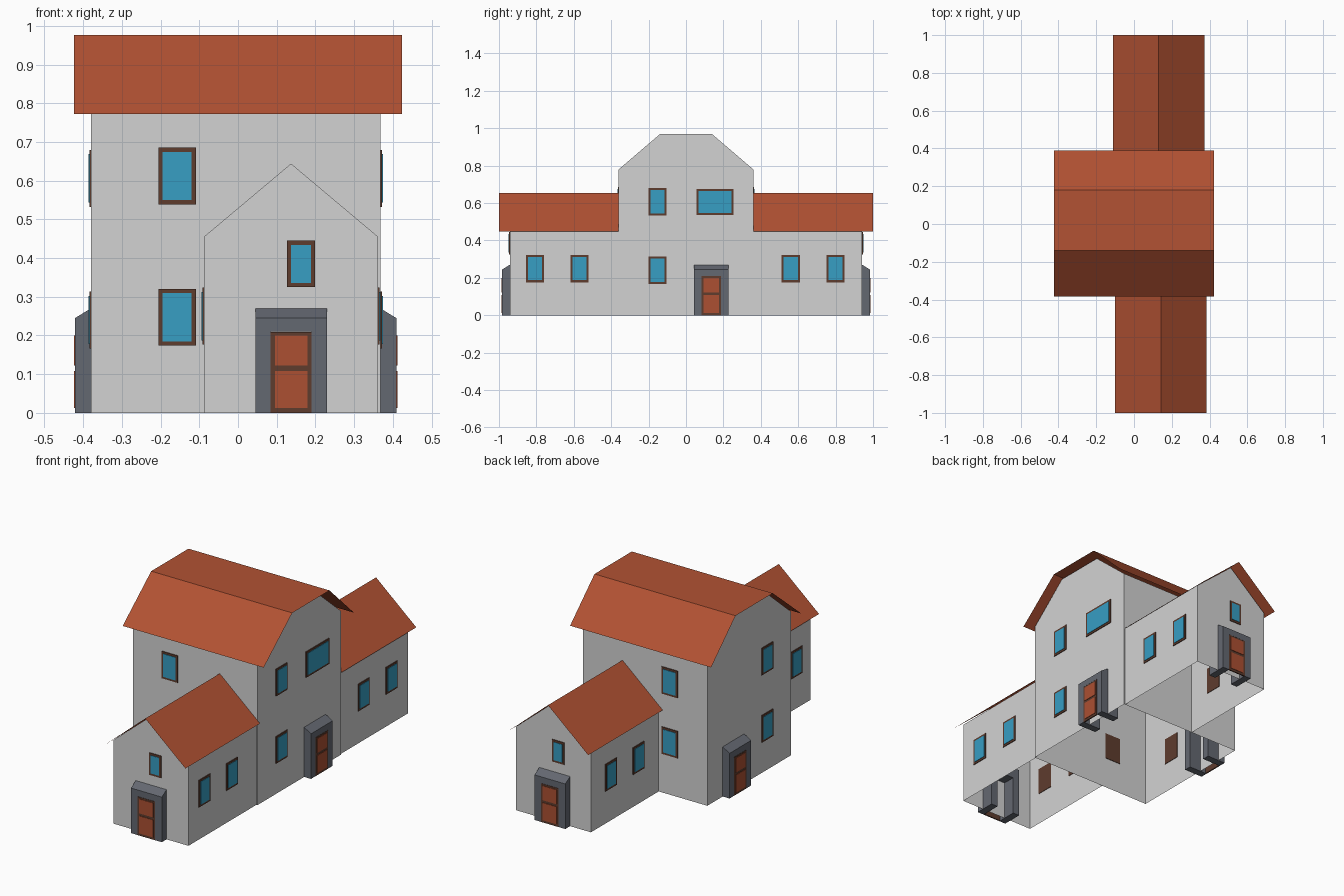
import bpy
from mathutils import Vector

if "Cube" in bpy.data.objects:
    bpy.data.objects.remove(bpy.data.objects["Cube"])


def material(name, rgb):
    m = bpy.data.materials.new(name)
    m.diffuse_color = (*rgb, 1)
    m.use_nodes = True
    m.node_tree.nodes["Principled BSDF"].inputs["Base Color"].default_value = m.diffuse_color
    return m


WALL = material("pale_plaster", (0.65, 0.65, 0.65))
ROOF = material("red_roof", (0.445, 0.084, 0.033))
GLASS = material("blue_glass", (0.038, 0.342, 0.552))
FRAME = material("brown_wood", (0.112, 0.045, 0.027))
STONE = material("grey_stone", (0.127, 0.138, 0.165))
DOOR = material("orange_door", (0.413, 0.08, 0.032))


def build(name, verts, faces, mat, inside=None):
    """Flat mesh whose faces all point away from the inside point."""
    verts = [Vector(v) for v in verts]
    inside = Vector(inside) if inside else sum(verts, Vector()) / len(verts)
    mesh = bpy.data.meshes.new(name)
    fixed = []
    for f in faces:
        p = [verts[i] for i in f]
        normal = (p[1] - p[0]).cross(p[2] - p[1])
        out = sum(p, Vector()) / len(p) - inside
        fixed.append(f if normal.dot(out) > 0 else f[::-1])
    mesh.from_pydata(verts, [], fixed)
    mesh.materials.append(mat)
    obj = bpy.data.objects.new(name, mesh)
    bpy.context.collection.objects.link(obj)
    return obj


def sweep(name, profile, a, b, place, mat, skip=(), caps=(True, True), inside=None):
    """Run a profile of (p, z) points from a to b; skip leaves sides open."""
    n = len(profile)
    verts = [place(s, p, z) for s in (a, b) for p, z in profile]
    faces = [[i, (i + 1) % n, n + (i + 1) % n, n + i] for i in range(n) if i not in skip]
    if caps[0]:
        faces.append(list(range(n)))
    if caps[1]:
        faces.append(list(range(n, 2 * n)))
    return build(name, verts, faces, mat, inside)


def along_x(s, p, z):
    return (s, p, z)


def along_y(s, p, z):
    return (p, s, z)


BELOW = (0, 0, -10)

# Main block: open underneath, thin roof sheet with a flat top
sweep("main_walls", [(-.36, 0), (-.36, .78), (-.14, .968), (.14, .968), (.36, .78), (.36, 0)],
      -.38, .368, along_x, WALL, skip=(1, 2, 3, 5))
sweep("main_roof", [(-.385, .772), (-.14, .976), (.18, .976), (.39, .775)],
      -.424, .424, along_x, ROOF, skip=(3,), caps=(False, False), inside=BELOW)

# Front and back wings with gabled roofs
for label, side, ridge in (("front", -1, .142), ("back", 1, .130)):
    sweep(label + "_wing_walls", [(-.088, 0), (-.088, .455), (.137, .644), (.362, .455), (.362, 0)],
          side * .36, side * .942, along_y, WALL, skip=(1, 2, 4), caps=(False, True))
    sweep(label + "_wing_roof", [(ridge - .242, .448), (ridge, .655), (ridge + .242, .448)],
          side * .36, side * 1.0, along_y, ROOF, skip=(2,), caps=(False, False), inside=BELOW)


# Wall frames: u runs along the wall, d is the distance out from it
def on_wall(axis, wall):
    s = 1 if wall > 0 else -1
    if axis == "x":
        return lambda u, d, z: (wall + s * d, u, z)
    return lambda u, d, z: (u, wall + s * d, z)


def block(name, place, u, d, z, mat):
    sweep(name, [(d[0], z[0]), (d[1], z[0]), (d[1], z[1]), (d[0], z[1])], u[0], u[1], place, mat)


def window(name, place, u, z, w=.097, h=.147, border=.011):
    block(name + "_frame", place, (u - w / 2, u + w / 2), (-.003, .004),
          (z - h / 2, z + h / 2), FRAME)
    w, h = w - 2 * border, h - 2 * border
    block(name + "_glass", place, (u - w / 2, u + w / 2), (0, .0065),
          (z - h / 2, z + h / 2), GLASS)


def porch(name, place, u):
    for label, s in (("left", -1), ("right", 1)):
        edges = sorted((u + s * .053, u + s * .0925))
        block(f"{name}_{label}_jamb", place, edges, (-.07, .041), (0, .21), STONE)
    sweep(name + "_lintel", [(-.07, .21), (.041, .21), (.041, .245), (0, .27), (-.07, .27)],
          u - .0925, u + .0925, place, STONE)
    block(name + "_door_frame", place, (u - .053, u + .053), (.035, .0415), (0, .209), FRAME)
    for label, z in (("lower", (.013, .108)), ("upper", (.122, .2))):
        block(f"{name}_{label}_panel", place, (u - .042, u + .042), (.038, .044), z, DOOR)


right, left = on_wall("x", .368), on_wall("x", -.38)
front, back = on_wall("y", -.36), on_wall("y", .36)
wing_right, wing_left = on_wall("x", .362), on_wall("x", -.088)
front_end, back_end = on_wall("y", -.942), on_wall("y", .942)

# The left wing walls face -x
wing_left = lambda u, d, z: (-.088 - d, u, z)

# Doors
porch("right_porch", right, .135)
porch("left_porch", left, .135)
porch("front_porch", front_end, .1375)
porch("back_porch", back_end, .13)

# Main block windows
window("front_upper_window", front, -.157, .612)
window("front_lower_window", front, -.157, .247)
window("back_upper_window", back, -.155, .612)
window("back_lower_window", back, -.155, .285)
for label, place in (("right", right), ("left", left)):
    window(label + "_upper_window", place, -.153, .606)
    window(label + "_lower_window", place, -.153, .24)
window("right_wide_window", right, .155, .605, w=.198, h=.14)

# Wing windows
window("front_end_window", front_end, .163, .385, w=.073, h=.12)
window("back_end_window", back_end, .107, .385, w=.073, h=.12)
for i, y in enumerate((-.807, -.57, .56, .80)):
    window(f"wing_right_window_{i + 1}", wing_right, y, .25)
for i, y in enumerate((-.82, -.58, .535, .772)):
    window(f"wing_left_window_{i + 1}", wing_left, y, .25)
